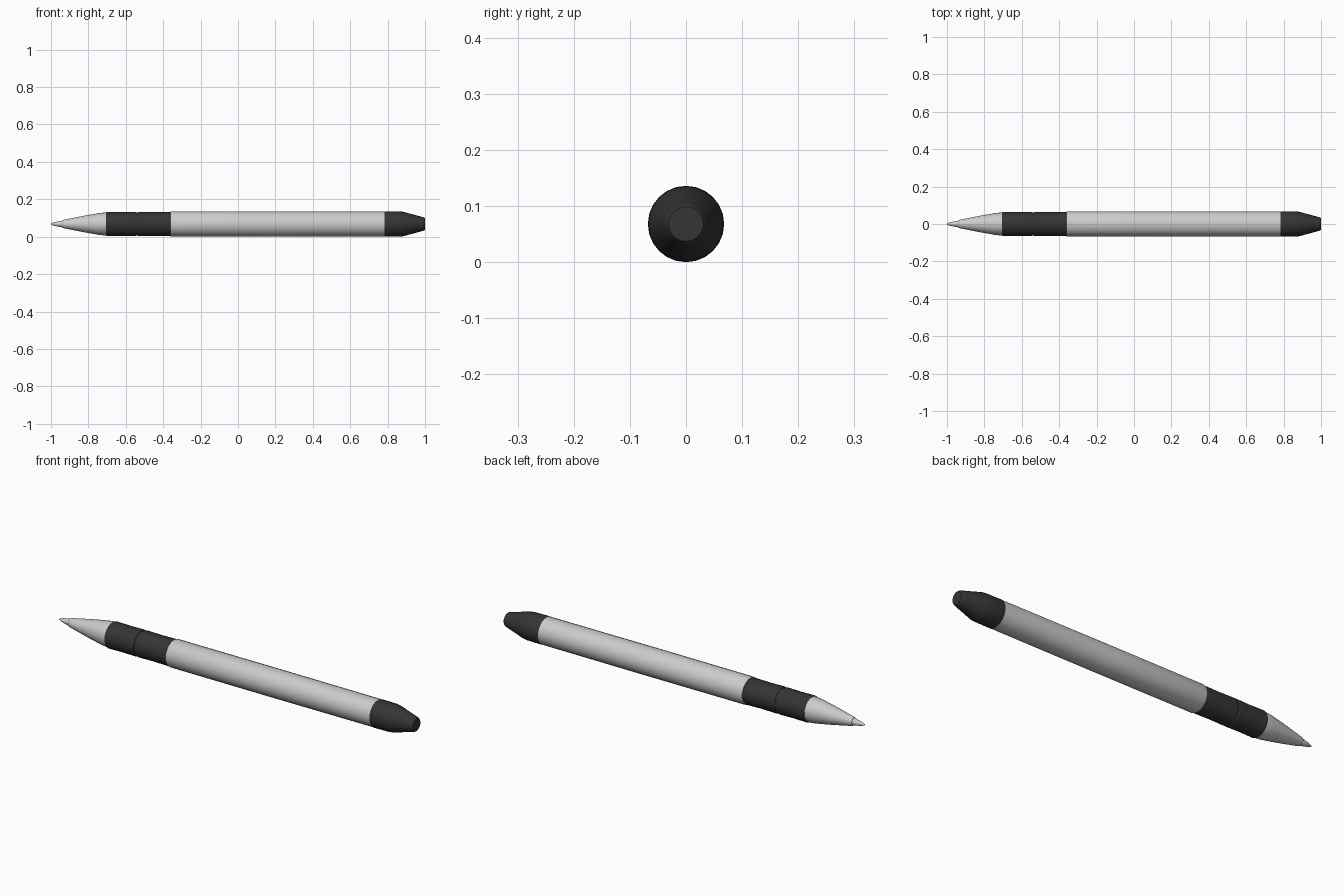
import bpy, bmesh, math

if "Cube" in bpy.data.objects:
    bpy.data.objects.remove(bpy.data.objects["Cube"])

AXIS_Z = 0.068
SIDES = 24

dark = bpy.data.materials.new("dark_rubber")
dark.diffuse_color = (0.035, 0.035, 0.035, 1)
dark.use_nodes = True
dark.node_tree.nodes["Principled BSDF"].inputs["Base Color"].default_value = dark.diffuse_color


def lathe(name, profile, mat=None):
    """Revolve (x, radius) points around the pen's long axis and cap both ends."""
    bm = bmesh.new()
    rings = []
    for x, r in profile:
        ring = []
        for i in range(SIDES):
            a = 2 * math.pi * i / SIDES
            ring.append(bm.verts.new((x, r * math.cos(a), AXIS_Z + r * math.sin(a))))
        rings.append(ring)
    for a, b in zip(rings, rings[1:]):
        for i in range(SIDES):
            j = (i + 1) % SIDES
            bm.faces.new((a[i], a[j], b[j], b[i]))
    bm.faces.new(rings[0])
    bm.faces.new(rings[-1])
    bmesh.ops.recalc_face_normals(bm, faces=bm.faces[:])
    mesh = bpy.data.meshes.new(name)
    bm.to_mesh(mesh)
    bm.free()
    obj = bpy.data.objects.new(name, mesh)
    bpy.context.collection.objects.link(obj)
    if mat:
        mesh.materials.append(mat)
    bpy.ops.object.select_all(action='DESELECT')
    obj.select_set(True)
    bpy.context.view_layer.objects.active = obj
    bpy.ops.object.shade_smooth_by_angle(angle=math.radians(25))
    return obj


# Writing point
lathe("writing_point", [(-1.0, 0.003), (-0.985, 0.009), (-0.945, 0.017), (-0.93, 0.017)])

# Tapered nose cone
lathe("nose_cone", [(-0.94, 0.018), (-0.935, 0.022), (-0.83, 0.043),
                    (-0.745, 0.058), (-0.715, 0.061), (-0.70, 0.061)])

# Rubber grip, two sleeves with a thin groove between them
for name, x0, x1 in (("grip_front", -0.705, -0.542), ("grip_rear", -0.538, -0.36)):
    lathe(name, [(x0, 0.062), (x0 + 0.006, 0.065), ((x0 + x1) / 2, 0.0635),
                 (x1 - 0.006, 0.065), (x1, 0.062)], dark)
lathe("grip_core", [(-0.56, 0.06), (-0.52, 0.06)], dark)

# Barrel
lathe("barrel", [(-0.36, 0.066), (-0.355, 0.0675), (0.2, 0.068), (0.785, 0.067)])

# End cap
lathe("end_cap", [(0.782, 0.067), (0.786, 0.068), (0.87, 0.067), (0.885, 0.065),
                  (0.985, 0.038), (0.995, 0.035), (1.0, 0.031)], dark)
